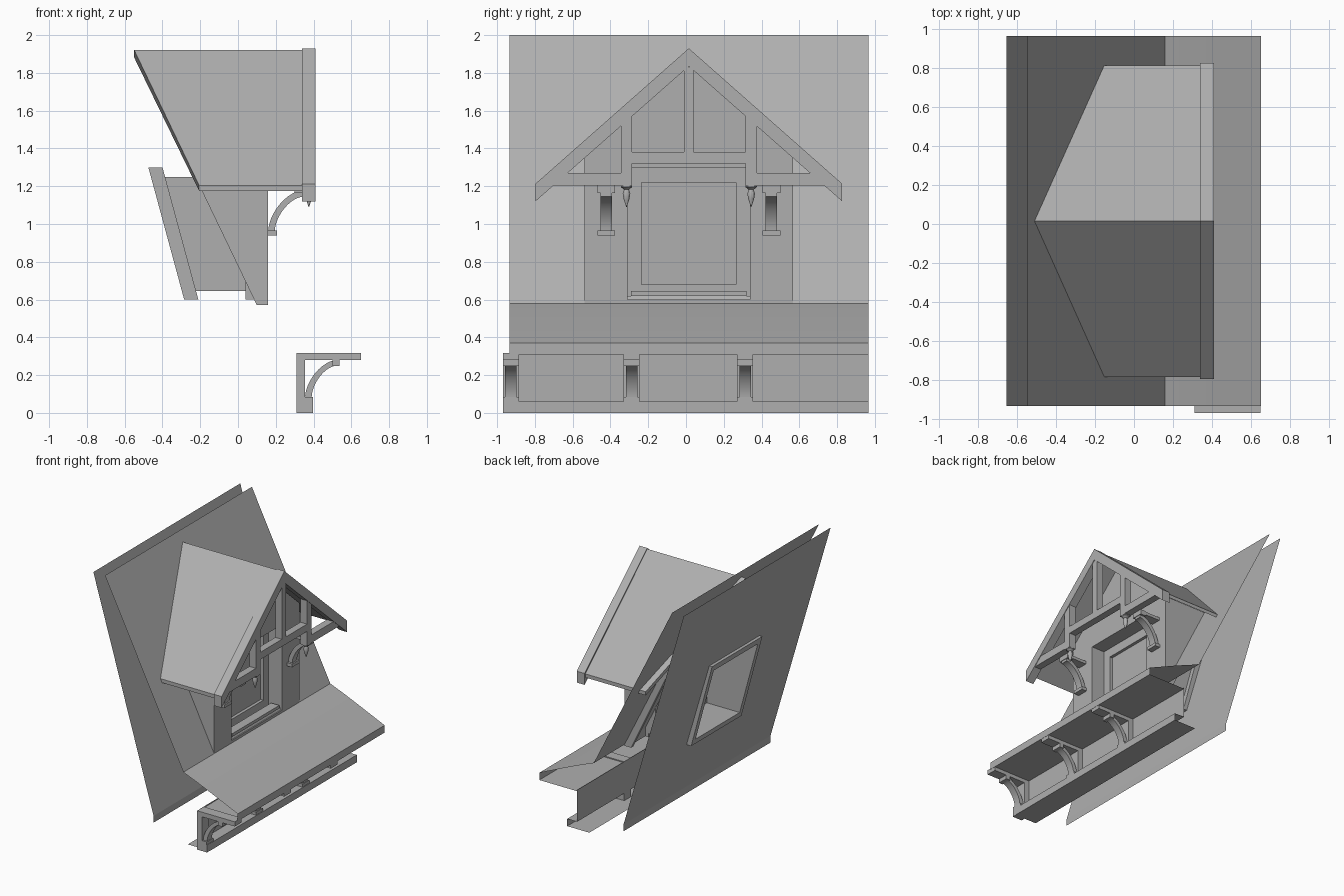
import bpy, bmesh, math

if "Cube" in bpy.data.objects:
    bpy.data.objects.remove(bpy.data.objects["Cube"])

CY = 0.015            # dormer centre line
Y0, Y1 = -0.935, 0.965  # length of the main roof

# One mid-grey finish for everything
grey = bpy.data.materials.new("mid_grey")
grey.diffuse_color = (0.43, 0.43, 0.43, 1)
grey.use_nodes = True
grey.node_tree.nodes["Principled BSDF"].inputs["Base Color"].default_value = grey.diffuse_color


def make(name, verts, faces, smooth=False, solid=True):
    me = bpy.data.meshes.new(name)
    me.from_pydata(verts, [], faces)
    me.materials.append(grey)
    ob = bpy.data.objects.new(name, me)
    bpy.context.collection.objects.link(ob)
    if solid:
        bm = bmesh.new()
        bm.from_mesh(me)
        bmesh.ops.recalc_face_normals(bm, faces=bm.faces)
        bm.to_mesh(me)
        bm.free()
    if smooth:
        bpy.ops.object.select_all(action='DESELECT')
        ob.select_set(True)
        bpy.context.view_layer.objects.active = ob
        bpy.ops.object.shade_smooth_by_angle(angle=math.radians(28))
    return ob


def prism_x(name, pts, x0, x1):
    """Extrude a (y, z) outline along x; x0 may be a function of y."""
    n = len(pts)
    back = x0 if callable(x0) else (lambda y: x0)
    v = [(back(y), y + CY, z) for y, z in pts] + [(x1, y + CY, z) for y, z in pts]
    f = [tuple(range(n)), tuple(range(n, 2 * n))]
    f += [(i, (i + 1) % n, n + (i + 1) % n, n + i) for i in range(n)]
    return make(name, v, f)


def prism_y(name, pts, y0, y1, smooth=False):
    """Extrude an (x, z) outline along y."""
    n = len(pts)
    v = [(x, y0, z) for x, z in pts] + [(x, y1, z) for x, z in pts]
    f = [tuple(range(n)), tuple(range(n, 2 * n))]
    f += [(i, (i + 1) % n, n + (i + 1) % n, n + i) for i in range(n)]
    return make(name, v, f, smooth)


def box(name, x0, x1, y0, y1, z0, z1):
    return prism_y(name, [(x0, z0), (x1, z0), (x1, z1), (x0, z1)], y0, y1)


def sheet_y(name, pts, smooth=False):
    """Open strip: an (x, z) path swept along the roof length."""
    n = len(pts)
    v = [(x, Y0, z) for x, z in pts] + [(x, Y1, z) for x, z in pts]
    return make(name, v, [(i + 1, i, n + i, n + i + 1) for i in range(n - 1)], smooth, False)


def rect(y0, y1, z0, z1, fx):
    return [(fx(z), y, z) for y, z in ((y0, z0), (y1, z0), (y1, z1), (y0, z1))]


def bridge(name, loops, closed=False):
    """Bridge a series of four-point loops."""
    v = [p for l in loops for p in l]
    n = len(loops)
    f = []
    for k in range(n if closed else n - 1):
        a, b = 4 * k, 4 * ((k + 1) % n)
        f += [(a + i, a + (i + 1) % 4, b + (i + 1) % 4, b + i) for i in range(4)]
    return make(name, v, f, solid=closed)


outer = lambda z: 0.15 - (z - 0.60) * 0.5        # outer roof slope
inner = lambda z: -0.11 - (z - 0.15) * 0.2946    # inner lining slope
at = lambda c: (lambda z: c)

# Main roof sheets, both with a window opening
bridge("outer_roof", [rect(Y0, Y1, 0.60, 2.0, outer), rect(-0.31, 0.34, 0.62, 1.30, outer)])
bridge("inner_lining", [rect(Y0, Y1, 0.15, 2.0, inner), rect(-0.29, 0.32, 0.62, 1.28, inner)])
sheet_y("lining_foot", [(-0.11, 0.15), (-0.11, 0.095)])

# Flared eave with fascia and soffit, lower wall, sill beam
sheet_y("flared_eave", [(0.15, 0.60), (0.16, 0.58), (0.28, 0.532), (0.40, 0.481), (0.52, 0.428),
                        (0.652, 0.37), (0.652, 0.31), (0.31, 0.31)], True)
sheet_y("lower_wall", [(0.31, 0.32), (0.31, 0.06), (0.40, 0.06), (0.40, 0.0), (0.20, 0.0)])


# Curved brackets, slightly flatter than a quarter ellipse
def arc(name, cx, cz, ro, ri, y, hw, steps=12):
    def q(r):
        ang = [t * math.pi / 2 / steps for t in range(steps + 1)]
        return [(cx - r[0] * max(math.cos(a), 0) ** 1.2, cz + r[1] * math.sin(a) ** 1.2) for a in ang]
    a, b = q(ro), q(ri)
    n = steps + 1
    v = [(x, yy, z) for yy in (y - hw, y + hw) for x, z in a + b]
    m = 2 * n
    f = [(0, n, m + n, m), (n - 1, m - 1, 2 * m - 1, m + n - 1)]
    for i in range(steps):
        f += [(i, i + 1, m + i + 1, m + i), (n + i, n + i + 1, m + n + i + 1, m + n + i)]
        f += [(o + i, o + i + 1, o + n + i + 1, o + n + i) for o in (0, m)]
    make(name, v, f, True)


for y in (-0.927, -0.288, 0.313):
    prism_y("eave_frame", [(0.31, 0), (0.398, 0), (0.398, 0.062), (0.355, 0.062), (0.355, 0.28),
                           (0.65, 0.28), (0.65, 0.318), (0.31, 0.318)], y - 0.043, y + 0.043)
    arc("eave_bracket", 0.52, 0.085, (0.165, 0.195), (0.13, 0.165), y, 0.03)
    box("eave_bracket_end", 0.50, 0.537, y - 0.043, y + 0.043, 0.248, 0.282)
    box("eave_bracket_foot", 0.355, 0.396, y - 0.043, y + 0.043, 0.06, 0.085)

# Dormer front wall with window notch, threshold and cheeks
prism_x("dormer_wall", [(-0.552, 0.57), (-0.325, 0.57), (-0.325, 1.30), (0.325, 1.30), (0.325, 0.57),
                        (0.552, 0.57), (0.552, 1.39), (0, 1.88), (-0.552, 1.39)], 0.13, 0.16)
box("dormer_threshold", 0.10, 0.16, CY - 0.325, CY + 0.325, 0.57, 0.60)
for s in (-1, 1):
    prism_y("dormer_cheek", [(-0.28, 1.36), (0.10, 0.57), (0.16, 0.57), (0.16, 1.36)],
            CY + s * 0.522, CY + s * 0.552)

# Window: outer reveal, frame, pane, tunnel and back trim
fo, fp = (-0.27, 0.30, 0.645, 1.25), (-0.235, 0.265, 0.68, 1.22)
bridge("window_reveal", [rect(-0.31, 0.34, 0.60, 1.30, at(0.16)), rect(-0.31, 0.34, 0.60, 1.30, at(0.04)),
                         rect(*fo, at(0.04))])
box("window_sill", 0.075, 0.15, -0.29, 0.32, 0.62, 0.645)
bridge("window_frame", [rect(*fo, at(0.045)), rect(*fo, at(0.0)), rect(*fp, at(0.0)), rect(*fp, at(0.045))], True)
box("window_pane", 0.01, 0.02, -0.235, 0.265, 0.68, 1.22)
bridge("window_tunnel", [rect(*fo, lambda z: inner(z) + 0.03), rect(*fo, at(0.02))])
back = lambda z: -0.285 - (z - 0.60) * 0.271
front = lambda z: back(z) + 0.075
bo = (-0.31, 0.34, 0.60, 1.30)
bridge("back_trim", [rect(*bo, back), rect(*bo, front), rect(*fo, front), rect(*fo, back)], True)

# Dormer roof slab, its back cut to follow the main roof
prism_x("dormer_roof", [(0, 1.922), (0.80, 1.205), (0.80, 1.175), (0, 1.882), (-0.80, 1.175), (-0.80, 1.205)],
        lambda y: -0.55 + abs(y) * 0.43, 0.34)

# Gable truss
TX = (0.345, 0.405)
prism_x("gable_rafters", [(0, 1.93), (0.812, 1.213), (0.812, 1.12), (0, 1.835), (-0.812, 1.12), (-0.812, 1.213)],
        0.34, 0.41)
prism_x("king_post", [(-0.026, 1.36), (0.026, 1.36), (0.026, 1.83), (-0.026, 1.83)], *TX)
prism_x("collar_beam", [(-0.31, 1.32), (0.31, 1.32), (0.31, 1.38), (-0.31, 1.38)], *TX)
pendant = [(0.03, 1.21), (0.03, 1.195), (0.013, 1.182), (0.02, 1.16), (0.015, 1.13), (0.001, 1.09)]
N = 12
for s in (-1, 1):
    prism_x("queen_post", [(s * 0.30, 1.20), (s * 0.36, 1.20), (s * 0.36, 1.535), (s * 0.30, 1.588)], *TX)
    prism_x("tie_beam", [(s * 0.35, 1.205), (s * 0.72, 1.205), (s * 0.65, 1.27), (s * 0.35, 1.27)], *TX)
    # Turned pendant
    v = [(0.375 + r * math.cos(2 * math.pi * i / N), CY + s * 0.33 + r * math.sin(2 * math.pi * i / N), z)
         for r, z in pendant for i in range(N)]
    f = [(N * k + i, N * k + (i + 1) % N, N * k + N + (i + 1) % N, N * k + N + i)
         for k in range(len(pendant) - 1) for i in range(N)]
    f += [tuple(range(N)), tuple(range(len(v) - N, len(v)))]
    make("pendant", v, f, True)
    # Wall bracket under the gable
    y = CY + s * 0.437
    arc("gable_bracket", 0.345, 0.965, (0.185, 0.215), (0.15, 0.18), y, 0.03)
    box("gable_bracket_head", 0.30, 0.35, y - 0.047, y + 0.047, 1.165, 1.205)
    box("gable_bracket_foot", 0.16, 0.206, y - 0.047, y + 0.047, 0.938, 0.965)
    box("wall_plate_beam", 0.16, 0.345, y - 0.04, y + 0.04, 1.18, 1.205)
